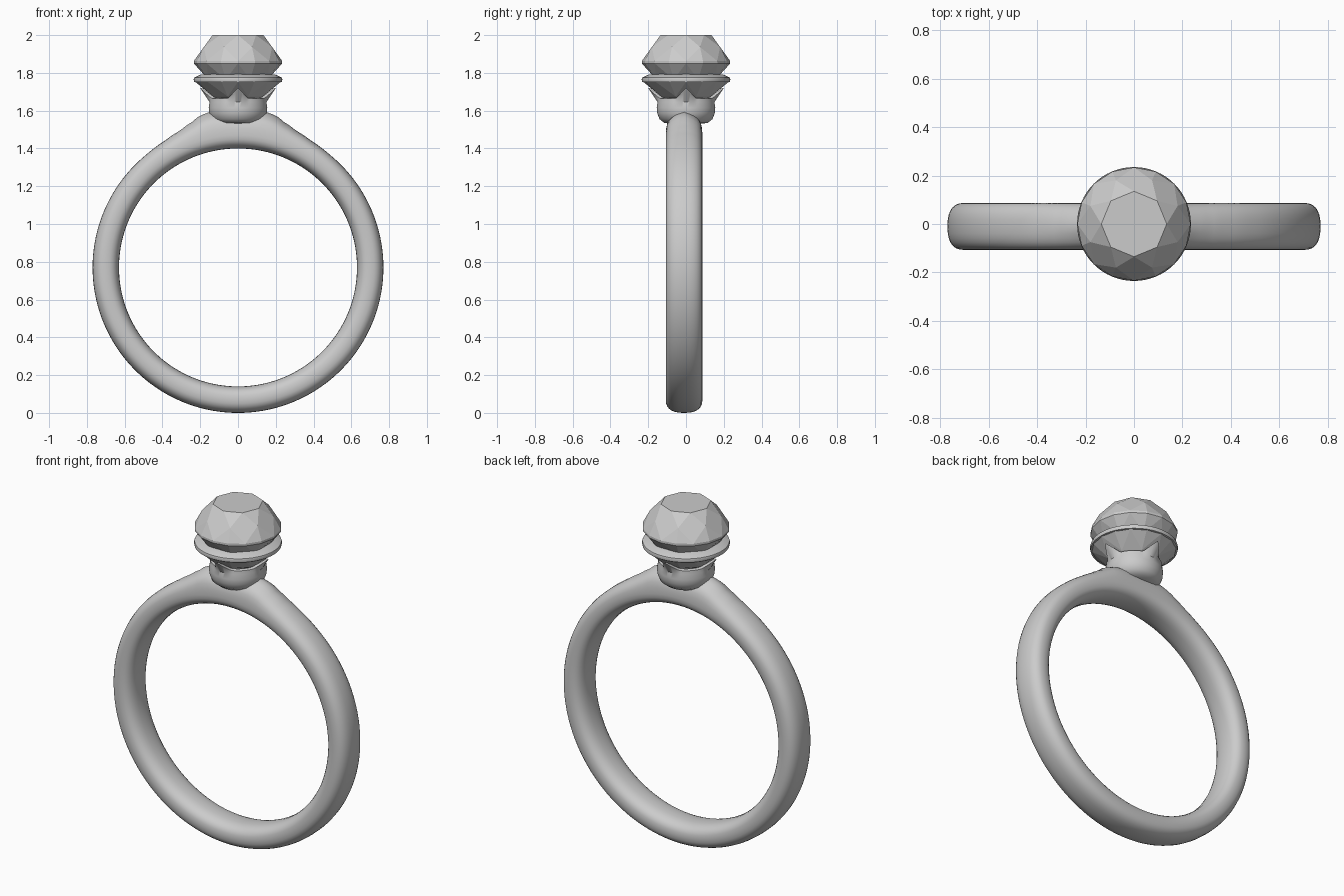
import bpy, bmesh
from math import sin, cos, pi, radians, degrees, copysign

if "Cube" in bpy.data.objects:
    bpy.data.objects.remove(bpy.data.objects["Cube"])


def finish(bm, name, smooth):
    bmesh.ops.recalc_face_normals(bm, faces=bm.faces)
    me = bpy.data.meshes.new(name)
    bm.to_mesh(me)
    bm.free()
    ob = bpy.data.objects.new(name, me)
    bpy.context.collection.objects.link(ob)
    for p in me.polygons:
        p.use_smooth = smooth
    if smooth:
        bpy.context.view_layer.objects.active = ob
        ob.select_set(True)
        bpy.ops.object.shade_smooth_by_angle(angle=radians(40))
        ob.select_set(False)
    return ob


def ring(bm, n, r, z, offset=0.0):
    return [bm.verts.new((r * cos(2 * pi * i / n + offset),
                          r * sin(2 * pi * i / n + offset), z)) for i in range(n)]


def bridge(bm, a, b):
    n = len(a)
    for i in range(n):
        j = (i + 1) % n
        bm.faces.new((a[i], a[j], b[j], b[i]))


def fan(bm, a, tip):
    for i in range(len(a)):
        bm.faces.new((a[i], a[(i + 1) % len(a)], tip))


def interp(table, t):
    for (a, va), (b, vb) in zip(table, table[1:]):
        if t <= b:
            f = (t - a) / (b - a)
            f = f if t < 10 else f * f * (3 - 2 * f) * 0.5 + f * 0.5
            return va + (vb - va) * f
    return table[-1][1]


# Band: rounded section swept round, with raised ridged shoulders at the top
SHOULDER = [(0, .05), (10, .064), (14, .056), (18, .034), (24, .014), (31, .004), (40, 0)]
bm = bmesh.new()
rows, N, M = [], 144, 28
for i in range(N):
    t = 2 * pi * i / N
    boost = interp(SHOULDER, degrees(min(t, 2 * pi - t)))
    row = []
    for k in range(M):
        u = 2 * pi * k / M
        v = copysign(abs(sin(u)) ** 0.8, sin(u))
        w = copysign(abs(cos(u)) ** 0.8, cos(u))
        r = 0.70 + 0.07 * w
        if w > 0:
            r += boost * min(1, w * 1.6) * (1.05 - 0.5 * abs(v))
        row.append(bm.verts.new((r * sin(t), -0.01 + 0.097 * v, 0.77 + r * cos(t))))
    rows.append(row)
for i in range(N):
    bridge(bm, rows[i], rows[(i + 1) % N])
finish(bm, "band", True)

# Setting cup: rounded bowl whose rim rises into four pointed claws
bm = bmesh.new()
N = 96
profile = [(.07, 1.53), (.115, 1.535), (.14, 1.555), (.152, 1.585), (.155, 1.615), (.15, 1.645)]
rows = [ring(bm, N, r, z) for r, z in profile]
for r0, z0, dr, dz in [(.148, 1.665, .052, .055), (.128, 1.668, .058, .05)]:
    row = []
    for i in range(N):
        t = 2 * pi * i / N
        d = abs((degrees(t) + 45) % 90 - 45)
        w = max(0, 1 - d / 21) ** 1.2
        r = r0 + dr * w
        row.append(bm.verts.new((r * cos(t), r * sin(t), z0 + dz * w)))
    rows.append(row)
rows.append(ring(bm, N, .11, 1.64))
for a, b in zip(rows, rows[1:]):
    bridge(bm, a, b)
bm.faces.new(rows[0])
bm.faces.new(rows[-1])
finish(bm, "setting_cup", True)

# Collar: thin round lip under the stone
bm = bmesh.new()
rows = [ring(bm, 64, r, z) for r, z in
        [(.14, 1.80), (.20, 1.79), (.232, 1.775), (.235, 1.765), (.232, 1.753), (.20, 1.748)]]
for a, b in zip(rows, rows[1:]):
    bridge(bm, a, b)
bm.faces.new(rows[0])
bm.faces.new(rows[-1])
finish(bm, "collar", True)


def pavilion(bm, girdle, r, z, culet):
    """Long girdle facets and kites running down to a point."""
    low = ring(bm, 8, r, z, pi / 8)
    tip = bm.verts.new((0, 0, culet))
    for i in range(8):
        g0, g1, g2 = girdle[2 * i], girdle[2 * i + 1], girdle[(2 * i + 2) % 16]
        bm.faces.new((g0, g1, low[i]))
        bm.faces.new((g1, g2, low[i]))
        bm.faces.new((g0, low[i], low[i - 1]))
    fan(bm, low, tip)


# Faceted underside below the collar
bm = bmesh.new()
g = ring(bm, 16, .226, 1.752)
bm.faces.new(g)
pavilion(bm, g, .142, 1.675, 1.60)
finish(bm, "lower_facets", False)

# Stone: round brilliant with table, stars, kites and girdle facets
bm = bmesh.new()
table = ring(bm, 8, .135, 2.0)
mid = ring(bm, 8, .195, 1.937, pi / 8)
top = ring(bm, 16, .234, 1.863)
bot = ring(bm, 16, .234, 1.85)
bm.faces.new(table)
for i in range(8):
    j = (i + 1) % 8
    bm.faces.new((table[i], table[j], mid[i]))
    bm.faces.new((table[i], mid[i], top[2 * i], mid[i - 1]))
    bm.faces.new((mid[i], top[2 * i], top[2 * i + 1]))
    bm.faces.new((mid[i], top[2 * i + 1], top[2 * j]))
bridge(bm, top, bot)
pavilion(bm, bot, .17, 1.765, 1.66)
finish(bm, "stone", False)
